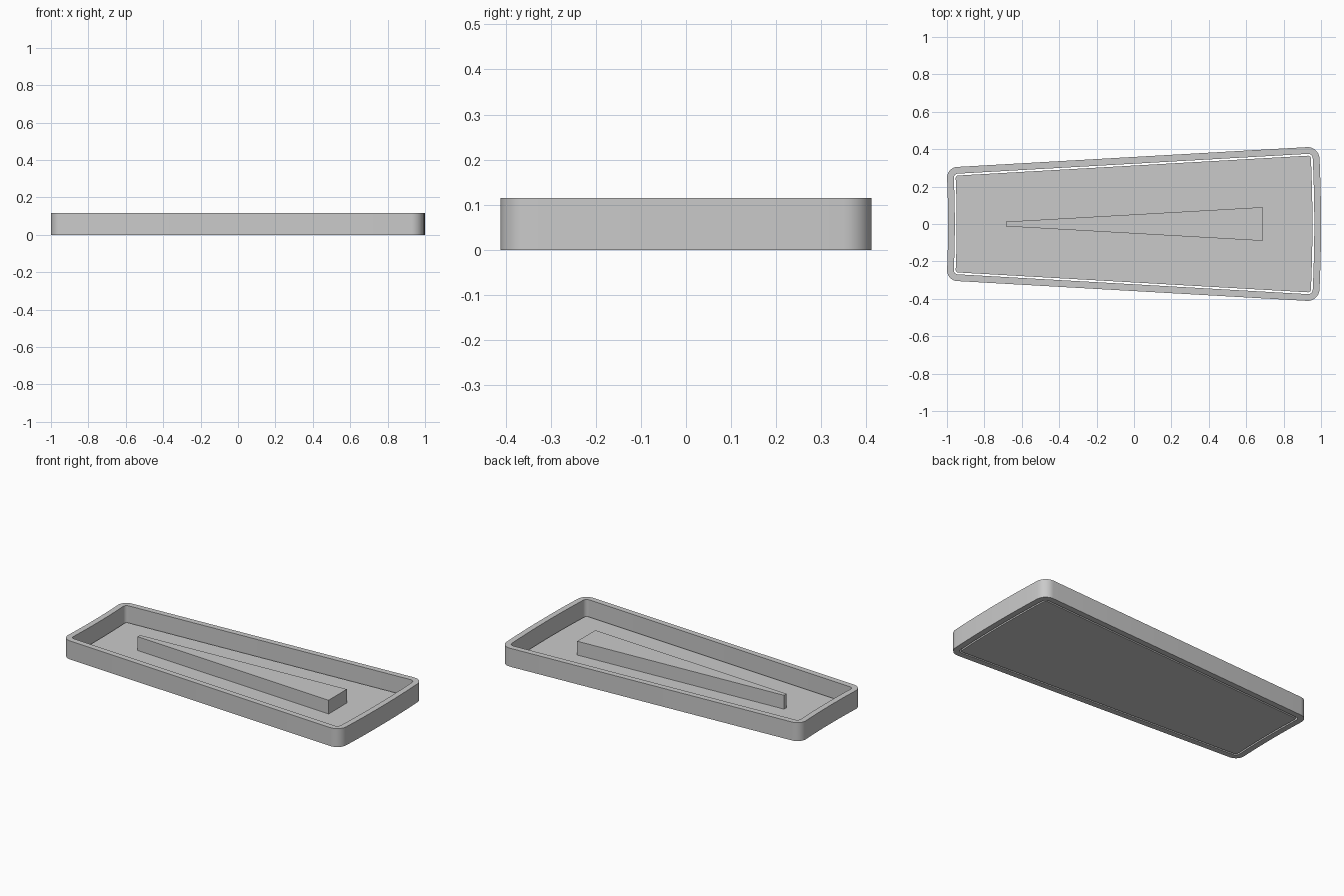
import bpy, bmesh, math
from mathutils import Vector

cube = bpy.data.objects.get("Cube")
if cube:
    bpy.data.objects.remove(cube, do_unlink=True)

COLOUR = (0.59, 0.59, 0.59, 1)
grey = bpy.data.materials.new("light grey")
grey.use_nodes = True
grey.diffuse_color = COLOUR
grey.node_tree.nodes["Principled BSDF"].inputs["Base Color"].default_value = COLOUR

SLOPE = 0.0565     # taper of the long sides
ARC_CENTRE = 6.5   # distance to the shared centre of the curved ends
HEIGHT = 0.115
FLOOR = 0.014


def outline(x0, x1, half, radius):
    """Tapered outline with rounded corners and ends bowed towards +x."""
    def width(x):
        return half + SLOPE * x
    corners = [Vector(p) for p in ((x0, -width(x0)), (x1, -width(x1)),
                                   (x1, width(x1)), (x0, width(x0)))]
    points = []
    for i, p in enumerate(corners):
        u = (corners[i - 1] - p).normalized()
        v = (corners[(i + 1) % 4] - p).normalized()
        if radius:
            centre = p + (u + v) * radius / abs(u.cross(v))
            reach = radius / math.tan(u.angle(v) / 2)
            start = (p + u * reach - centre).normalized()
            end = (p + v * reach - centre).normalized()
            points += [centre + start.slerp(end, k / 8) * radius for k in range(9)]
        else:
            points.append(p)
    # Divide the two short ends so that they can curve
    result = []
    for i, p in enumerate(points):
        q = points[(i + 1) % len(points)]
        result.append(p)
        if abs(q.x - p.x) < 0.001 and abs(q.y - p.y) > 0.1:
            result += [p.lerp(q, k / 12) for k in range(1, 12)]
    return [Vector((p.x - p.y ** 2 / (2 * (ARC_CENTRE + p.x)), p.y)) for p in result]


def finish(name, bm):
    bmesh.ops.recalc_face_normals(bm, faces=bm.faces)
    mesh = bpy.data.meshes.new(name)
    bm.to_mesh(mesh)
    bm.free()
    mesh.materials.append(grey)
    obj = bpy.data.objects.new(name, mesh)
    bpy.context.collection.objects.link(obj)
    bpy.ops.object.select_all(action='DESELECT')
    obj.select_set(True)
    bpy.context.view_layer.objects.active = obj
    bpy.ops.object.shade_smooth_by_angle(angle=math.radians(30))


def ring(bm, points, z):
    return [bm.verts.new((p.x, p.y, z)) for p in points]


def bridge(bm, a, b):
    for i in range(len(a)):
        j = (i + 1) % len(a)
        bm.faces.new((a[i], a[j], b[j], b[i]))


def slab(name, points, bottom, top):
    bm = bmesh.new()
    low, high = ring(bm, points, bottom), ring(bm, points, top)
    bridge(bm, low, high)
    bm.faces.new(low)
    bm.faces.new(high)
    finish(name, bm)


def inset_outline(d, radius):
    return outline(-0.994 + d, 1 - d, 0.358 - d, radius)


# Rim: open frame with vertical walls
bm = bmesh.new()
outer, inner = inset_outline(0, 0.06), inset_outline(0.036, 0.024)
loops = [ring(bm, outer, 0), ring(bm, outer, HEIGHT),
         ring(bm, inner, HEIGHT), ring(bm, inner, 0)]
for i in range(4):
    bridge(bm, loops[i], loops[(i + 1) % 4])
finish("tray_rim", bm)

# Floor panel, separated from the rim by a narrow gap
slab("floor_panel", inset_outline(0.046, 0.014), 0, FLOOR)

# Tapered block in the middle of the floor
slab("centre_wedge", outline(-0.685, 0.688, 0.051, 0), FLOOR, 0.1)
